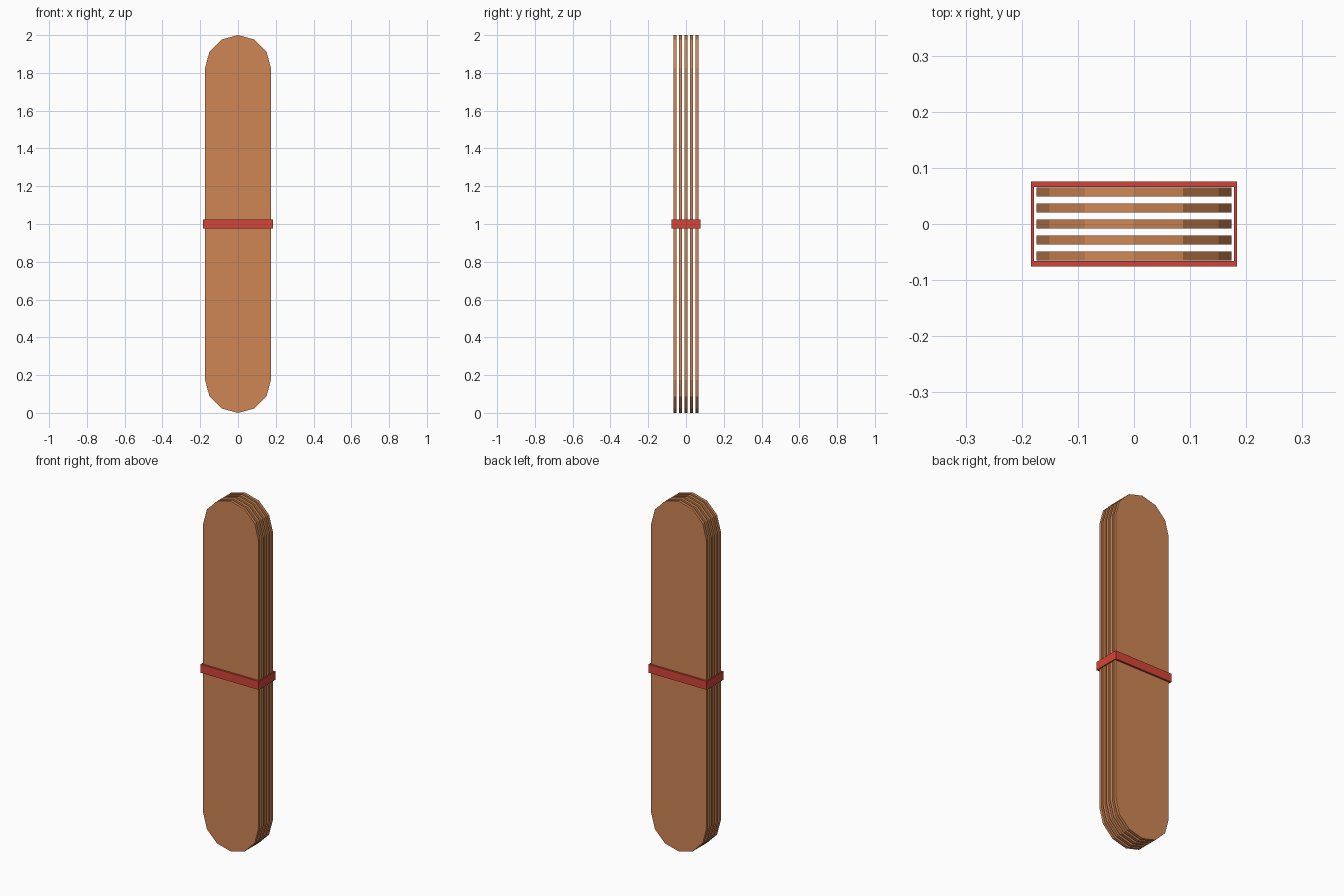
import bpy, bmesh, math

if "Cube" in bpy.data.objects:
    bpy.data.objects.remove(bpy.data.objects["Cube"])

def material(name, color):
    m = bpy.data.materials.new(name)
    m.diffuse_color = color
    m.use_nodes = True
    m.node_tree.nodes["Principled BSDF"].inputs["Base Color"].default_value = m.diffuse_color
    return m

wood = material("wood", (0.62, 0.24, 0.09, 1))
red = material("red_band", (0.65, 0.06, 0.04, 1))

def finish(name, bm, mat):
    bmesh.ops.recalc_face_normals(bm, faces=bm.faces)
    me = bpy.data.meshes.new(name)
    bm.to_mesh(me)
    bm.free()
    me.materials.append(mat)
    ob = bpy.data.objects.new(name, me)
    bpy.context.collection.objects.link(ob)
    return ob

# Flat stick with faceted round ends
R, T = 0.174, 0.016
def stick(name, y):
    outline = [(R * math.cos(math.radians(a)), 2 - R + R * math.sin(math.radians(a)))
               for a in range(0, 181, 30)]
    outline += [(-x, 2 - z) for x, z in outline]
    bm = bmesh.new()
    face = bm.faces.new([bm.verts.new((x, y - T / 2, z)) for x, z in outline])
    ext = bmesh.ops.extrude_face_region(bm, geom=[face], use_keep_orig=True)
    verts = [v for v in ext["geom"] if isinstance(v, bmesh.types.BMVert)]
    bmesh.ops.translate(bm, verts=verts, vec=(0, T, 0))
    finish(name, bm, wood)

for i in range(5):
    stick(f"stick_{i + 1}", (i - 2) * 0.0285)

# Rectangular elastic band around the middle
corners = [(-1, -1), (1, -1), (1, 1), (-1, 1)]
bm = bmesh.new()
rings = [[bm.verts.new((sx * hx, sy * hy, z)) for sx, sy in corners]
         for hx, hy, z in ((0.184, 0.076, 0.976), (0.184, 0.076, 1.024),
                           (0.178, 0.0655, 1.024), (0.178, 0.0655, 0.976))]
for k in range(4):
    a, b = rings[k], rings[(k + 1) % 4]
    for i in range(4):
        j = (i + 1) % 4
        bm.faces.new((a[i], a[j], b[j], b[i]))
finish("band", bm, red)
